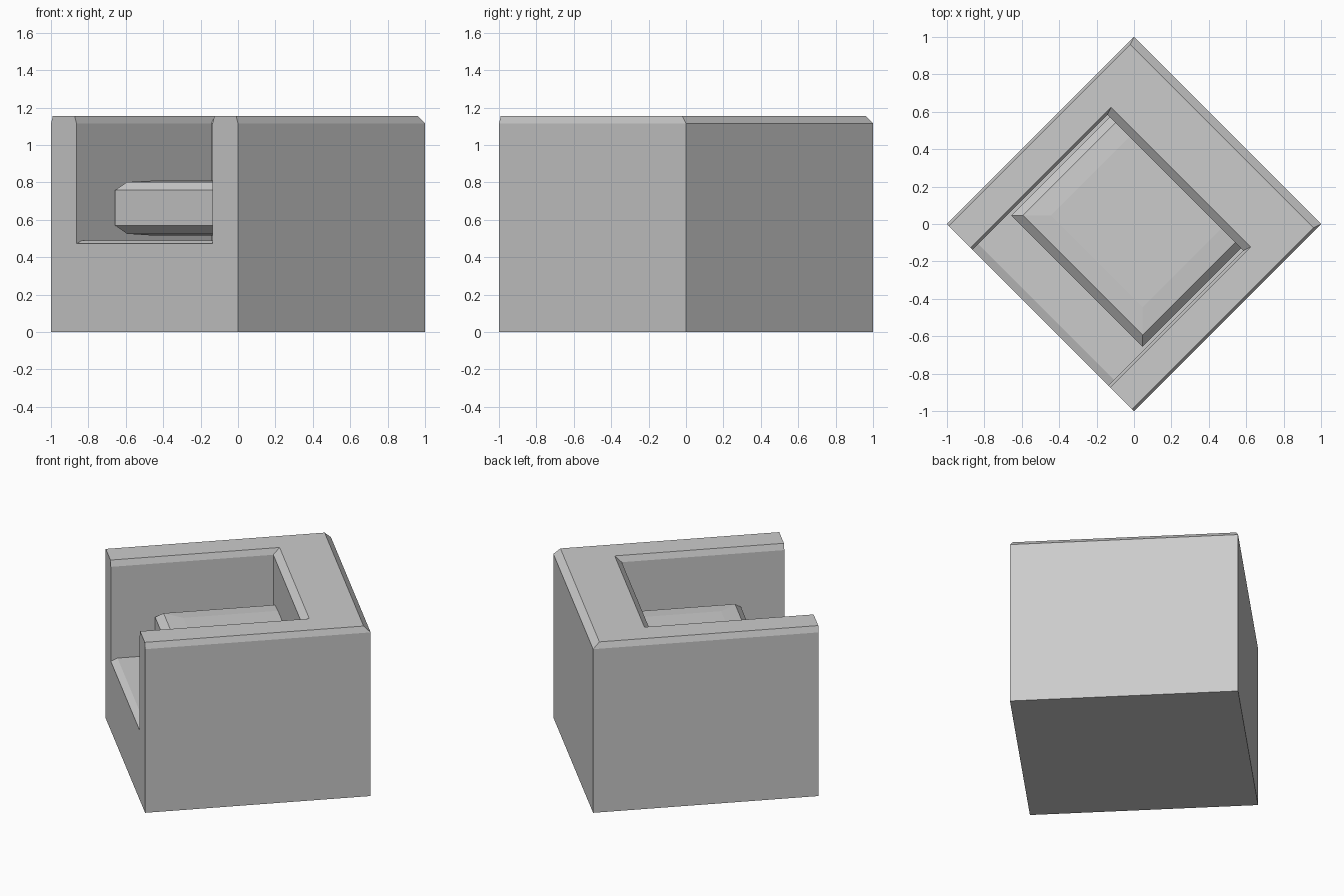
import bpy, bmesh, math

if "Cube" in bpy.data.objects:
    bpy.data.objects.remove(bpy.data.objects["Cube"])

H = math.sqrt(0.5)            # half side of the square body
BX, BY, BZ = 0.042, 0.014, 0.04   # edge bevel sizes
TOP, SEAT = 1.155, 0.49
IX, IY = 0.312, 0.514         # inner back wall, inner arm walls


def finish(bm, name):
    bmesh.ops.recalc_face_normals(bm, faces=bm.faces)
    me = bpy.data.meshes.new(name)
    bm.to_mesh(me)
    bm.free()
    ob = bpy.data.objects.new(name, me)
    ob.rotation_euler.z = math.radians(45)
    bpy.context.collection.objects.link(ob)


def ring(bm, x0, x1, y, z):
    return [bm.verts.new((a, b, z)) for a, b in ((x0, -y), (x1, -y), (x1, y), (x0, y))]


def bridge(bm, a, b, closed=False):
    for i in range(4 if closed else 3):
        j = (i + 1) % 4
        bm.faces.new((a[i], a[j], b[j], b[i]))


# Armchair body: U-shaped rings running up the outside, over the rim and down inside
bm = bmesh.new()
rings = [ring(bm, -H, H, H, 0),
         ring(bm, -H, H, H, TOP - BZ),
         ring(bm, -H, H - BX, H - BY, TOP),
         ring(bm, -H, IX + BX, IY + BY, TOP),
         ring(bm, -H, IX, IY, TOP - BZ),
         ring(bm, -H + BX, IX, IY, SEAT)]
for a, b in zip(rings, rings[1:]):
    bridge(bm, a, b)
# Seat deck with bevelled front lip, underside and front face
deck = rings[-1]
lip = [bm.verts.new((-H, s * IY, SEAT - 0.018)) for s in (-1, 1)]
bm.faces.new(deck)
bm.faces.new((lip[0], deck[0], deck[3], lip[1]))
bm.faces.new((rings[4][0], deck[0], lip[0]))
bm.faces.new((rings[4][3], deck[3], lip[1]))
bm.faces.new(rings[0])
bm.faces.new([r[0] for r in rings[:5]] + lip + [r[3] for r in reversed(rings[:5])])
finish(bm, "armchair_body")

# Seat cushion: bevelled, slightly crowned slab
bm = bmesh.new()
levels = ((0.515, 0.15), (0.525, 0.045), (0.57, 0), (0.758, 0), (0.802, 0.045), (0.81, 0.15))
rings = [ring(bm, -0.432 + d, IX, 0.497 - d, z) for z, d in levels]
for a, b in zip(rings, rings[1:]):
    bridge(bm, a, b, True)
bm.faces.new(rings[0])
bm.faces.new(rings[-1])
finish(bm, "seat_cushion")
